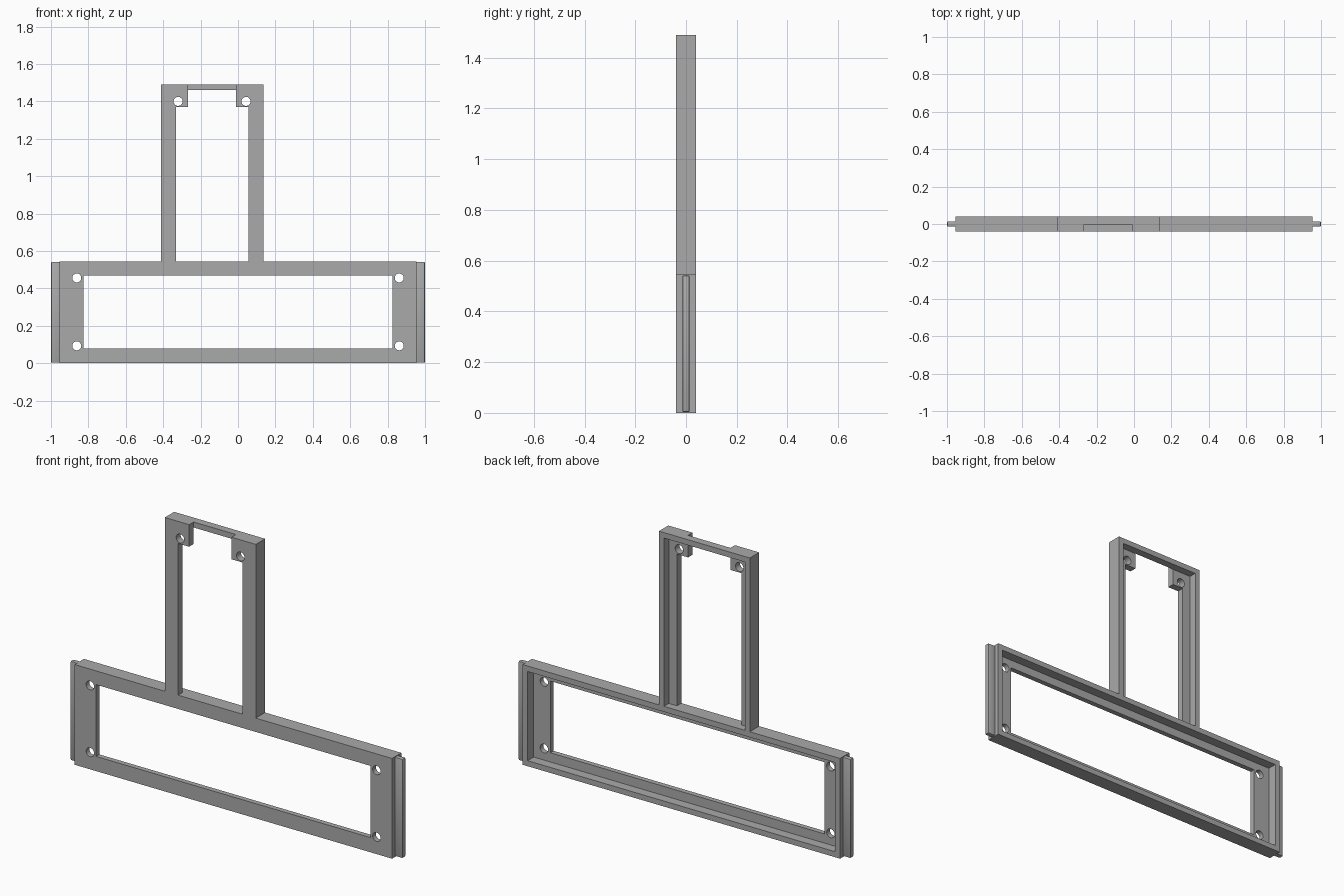
import bpy, bmesh, math
from mathutils import Matrix

if "Cube" in bpy.data.objects:
    bpy.data.objects.remove(bpy.data.objects["Cube"], do_unlink=True)

GREY = (0.4, 0.4, 0.4, 1)
grey = bpy.data.materials.new("plain grey")
grey.use_nodes = True
grey.diffuse_color = GREY
grey.node_tree.nodes["Principled BSDF"].inputs["Base Color"].default_value = GREY

FRONT, BACK, WALL = -0.04, 0.04, 0.03
WIDTH, SHOULDER, TOP = 0.955, 0.545, 1.49
LEG_L, LEG_R = -0.412, 0.135


def add_object(name, bm):
    bmesh.ops.recalc_face_normals(bm, faces=bm.faces)
    mesh = bpy.data.meshes.new(name)
    bm.to_mesh(mesh)
    bm.free()
    mesh.materials.append(grey)
    obj = bpy.data.objects.new(name, mesh)
    bpy.context.collection.objects.link(obj)
    return obj


def box(name, x, y, z, bevel=0):
    bm = bmesh.new()
    bmesh.ops.create_cube(bm, size=1)
    for v in bm.verts:
        v.co = [lim[0] if c < 0 else lim[1] for c, lim in zip(v.co, (x, y, z))]
    if bevel:
        bmesh.ops.bevel(bm, geom=bm.edges[:], offset=bevel, segments=2,
                        profile=0.5, affect='EDGES')
    return add_object(name, bm)


def drill(x, z):
    bm = bmesh.new()
    bmesh.ops.create_cone(bm, cap_ends=True, segments=32, radius1=0.024,
                          radius2=0.024, depth=0.3,
                          matrix=Matrix.Translation((x, 0, z)) @ Matrix.Rotation(math.pi / 2, 4, 'X'))
    return add_object("screw_hole_cutter", bm)


def activate(obj):
    bpy.ops.object.select_all(action='DESELECT')
    obj.select_set(True)
    bpy.context.view_layer.objects.active = obj


def cut(obj, cutter):
    cutter.hide_render = True
    activate(obj)
    mod = obj.modifiers.new("cut", 'BOOLEAN')
    mod.operation, mod.solver, mod.object = 'DIFFERENCE', 'EXACT', cutter
    bpy.ops.object.modifier_apply(modifier=mod.name)
    bpy.data.objects.remove(cutter, do_unlink=True)


# One-piece body: wide lower panel with an off-centre upright panel
outline = [(-WIDTH, 0), (WIDTH, 0), (WIDTH, SHOULDER), (LEG_R, SHOULDER), (LEG_R, TOP),
           (LEG_L, TOP), (LEG_L, SHOULDER), (-WIDTH, SHOULDER)]
bm = bmesh.new()
face = bm.faces.new([bm.verts.new((x, FRONT, z)) for x, z in outline])
ext = bmesh.ops.extrude_face_region(bm, geom=[face])
for v in ext["geom"]:
    if isinstance(v, bmesh.types.BMVert):
        v.co.y = BACK
body = add_object("bezel_frame", bm)

# Lower panel: rear pocket and front window
THROUGH = (-0.2, 0.2)
inner = WIDTH - WALL
cut(body, box("lower_pocket", (-inner, inner), (-0.012, 0.2), (WALL, SHOULDER - WALL)))
cut(body, box("lower_window", (-0.825, 0.825), THROUGH, (0.08, 0.47)))

# Upper panel: rear pocket, window and the notch between the two screw tabs
LIP = -0.002
cut(body, box("upper_pocket", (LEG_L + WALL, LEG_R - WALL), (LIP, 0.2), (SHOULDER, TOP - WALL)))
cut(body, box("upper_window", (-0.332, 0.055), THROUGH, (SHOULDER, 1.37)))
cut(body, box("top_notch", (-0.266, -0.011), (-0.2, LIP), (1.3, 1.6)))

# Screw holes
for x, z in [(s * 0.862, h) for s in (-1, 1) for h in (0.093, 0.456)] + [(-0.32, 1.4), (0.043, 1.4)]:
    cut(body, drill(x, z))
activate(body)
bpy.ops.object.shade_smooth_by_angle(angle=math.radians(30))

# Rounded mounting tongues on both ends
for side, name in ((1, "left_tongue"), (-1, "right_tongue")):
    tongue = box(name, sorted((side * 0.94, side)), (-0.014, 0.014), (0.003, 0.542), 0.006)
    activate(tongue)
    bpy.ops.object.shade_smooth_by_angle(angle=math.radians(30))
